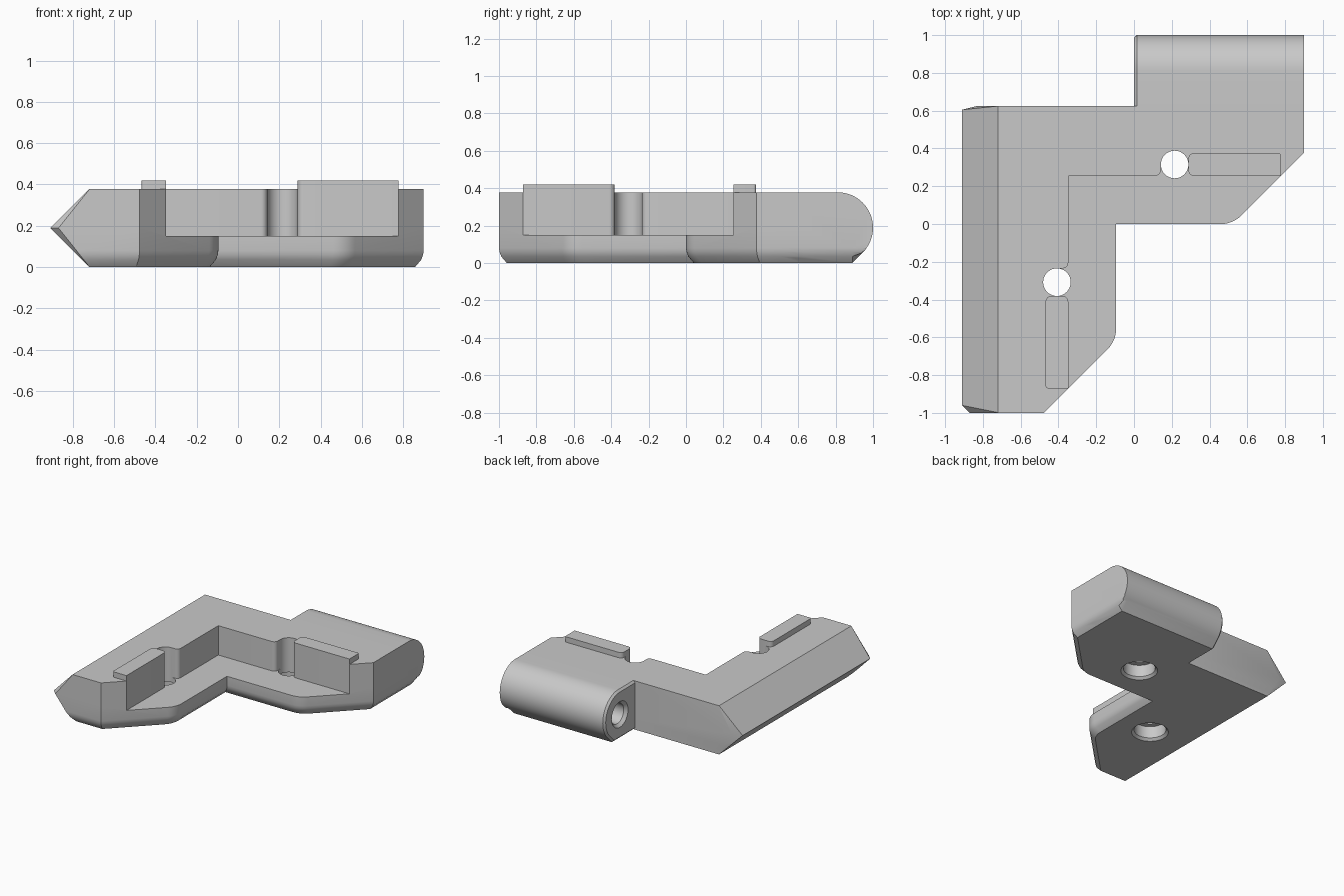
import bpy, bmesh
from math import sin, cos, pi, sqrt
from mathutils import Vector

cube = bpy.data.objects.get("Cube")
if cube:
    bpy.data.objects.remove(cube, do_unlink=True)

GREY = (0.584, 0.584, 0.584, 1)
mat = bpy.data.materials.new("plain grey")
mat.use_nodes = True
mat.diffuse_color = GREY
bsdf = mat.node_tree.nodes["Principled BSDF"]
bsdf.inputs["Base Color"].default_value = GREY
bsdf.inputs["Roughness"].default_value = 0.6

HEIGHT = 0.378
MID = HEIGHT / 2
SHELF = 0.15
HOLE_R = 0.073
# rounded lower edge: (height, inset)
LOWER_EDGE = [(0, 0.042), (0.035, 0.012), (0.06, 0.003), (0.08, 0)]


def rounded(corners, steps=6):
    """Outline from (x, y, radius) corners, each replaced by an arc."""
    out = []
    for i, (x, y, r) in enumerate(corners):
        p = Vector((x, y))
        if r == 0:
            out.append(p)
            continue
        a = (Vector(corners[i - 1][:2]) - p).normalized()
        b = (Vector(corners[(i + 1) % len(corners)][:2]) - p).normalized()
        half = a.angle(b) / 2
        t = r * cos(half) / sin(half)
        centre = p + (a + b).normalized() * (r / sin(half))
        start, end = p + a * t - centre, p + b * t - centre
        sweep = pi - 2 * half
        for k in range(steps + 1):
            f = k / steps
            out.append(centre + (start * sin((1 - f) * sweep) +
                                 end * sin(f * sweep)) / sin(sweep))
    return out


def loft(name, rings):
    """Solid through rings of equal point count, capped at both ends."""
    bm = bmesh.new()
    loops = [[bm.verts.new(p) for p in ring] for ring in rings]
    n = len(loops[0])
    for low, high in zip(loops, loops[1:]):
        for i in range(n):
            j = (i + 1) % n
            bm.faces.new((low[i], low[j], high[j], high[i]))
    bm.faces.new(loops[0][::-1])
    bm.faces.new(loops[-1])
    bmesh.ops.recalc_face_normals(bm, faces=bm.faces)
    me = bpy.data.meshes.new(name)
    bm.to_mesh(me)
    bm.free()
    me.materials.append(mat)
    ob = bpy.data.objects.new(name, me)
    bpy.context.collection.objects.link(ob)
    return ob


def prism(name, outline, z0, z1):
    return loft(name, [[(x, y, z) for x, y in outline] for z in (z0, z1)])


def circle(r, n=40):
    return [(r * cos(2 * pi * i / n), r * sin(2 * pi * i / n)) for i in range(n)]


def combine(target, tool, operation):
    mod = target.modifiers.new(operation, 'BOOLEAN')
    mod.operation, mod.object, mod.solver = operation, tool, 'EXACT'
    bpy.context.view_layer.objects.active = target
    bpy.ops.object.modifier_apply(modifier=mod.name)
    bpy.data.objects.remove(tool, do_unlink=True)


def swap(x, y):
    """Mirror from the back arm to the side arm."""
    return -y - 0.093, -x - 0.093


# L-shaped body with a pointed outer side
def body_ring(z, c):
    left = -0.91 + abs(z - MID)
    clip = 1 - 0.95 * abs(z - MID) / MID
    k = 0.523 - sqrt(2) * c
    corners = [
        (left, -1 + c + 0.04 * clip, 0), (left + 0.04 * clip, -1 + c, 0),
        (k - 1 + c, -1 + c, 0),
        (-0.095 - c, -0.095 - c - k, 0.15), (-0.095 - c, c, 0),
        (k + c, c, 0.15), (0.9 - c, 0.9 - c - k, 0),
        (0.9 - c, 0.625, 0), (left + 0.08 * clip, 0.625, 0),
        (left, 0.625 - 0.02 * clip, 0)]
    return [(x, y, z) for x, y in rounded(corners)]


body = loft("corner_bracket", [body_ring(z, c) for z, c in
                               LOWER_EDGE + [(MID, 0), (HEIGHT, 0)]])


# Round-backed hinge barrel with a sloping lower back edge
def hinge_ring(x, shrink, floor):
    r = MID - shrink
    pts = [(0.5, shrink), (0.5, HEIGHT - shrink)]
    for i in range(25):
        a = pi / 2 - 0.75 * pi * i / 24
        pts.append((1 - MID + r * cos(a), MID + r * sin(a)))
    pts.append((1 - MID + r * (sqrt(2) - 1), shrink))
    return [(x, y, max(z, floor)) for y, z in pts]


hinge = loft("hinge_barrel",
             [hinge_ring(0, 0.015, 0), hinge_ring(0.015, 0, 0)] +
             [hinge_ring(0.9 - c, 0, z) for z, c in LOWER_EDGE])
combine(body, hinge, 'UNION')

# Stepped pocket inside the L, opening into both screw columns
mouth = [(0.288, 0.255, 0.03), (0.288, 0.315, 0),
         (0.142, 0.315, 0), (0.142, 0.255, 0.03)]
pocket = ([(1.2, 0.255, 0)] + mouth + [(-0.348, 0.255, 0)] +
          [(*swap(x, y), r) for x, y, r in mouth[::-1]] +
          [(-0.348, -1.3, 0), (1.2, -1.3, 0)])
combine(body, prism("pocket_cutter", rounded(pocket), SHELF, 0.6), 'DIFFERENCE')

# Screw holes with a wide, flared lower bore
for cx, cy in ((0.215, 0.315), swap(0.215, 0.315)):
    steps = [(-0.05, 0.132), (0, 0.132), (0.018, 0.114), (0.11, 0.114),
             (0.11, HOLE_R), (0.6, HOLE_R)]
    cutter = loft("screw_hole_cutter", [[(cx + x, cy + y, z) for x, y in circle(r)]
                                        for z, r in steps])
    combine(body, cutter, 'DIFFERENCE')

# Blind pin hole in the end of the hinge
pin = loft("pin_hole_cutter", [[(x, 1 - MID + y, MID + z) for y, z in circle(r)]
                               for x, r in ((-0.05, 0.1), (0, 0.1), (0.022, 0.078),
                                            (0.35, 0.078))])
combine(body, pin, 'DIFFERENCE')

# Raised locating ribs beside each screw hole
rib = [(0.288, 0.255, 0.03), (0.778, 0.255, 0),
       (0.778, 0.375, 0.015), (0.288, 0.375, 0.03)]
parts = [body,
         prism("back_rib", rounded(rib), SHELF, 0.42),
         prism("side_rib", rounded([(*swap(x, y), r) for x, y, r in rib]), SHELF, 0.42)]

for ob in parts:
    bpy.ops.object.select_all(action='DESELECT')
    ob.select_set(True)
    bpy.context.view_layer.objects.active = ob
    bpy.ops.object.shade_smooth_by_angle(angle=0.5)
